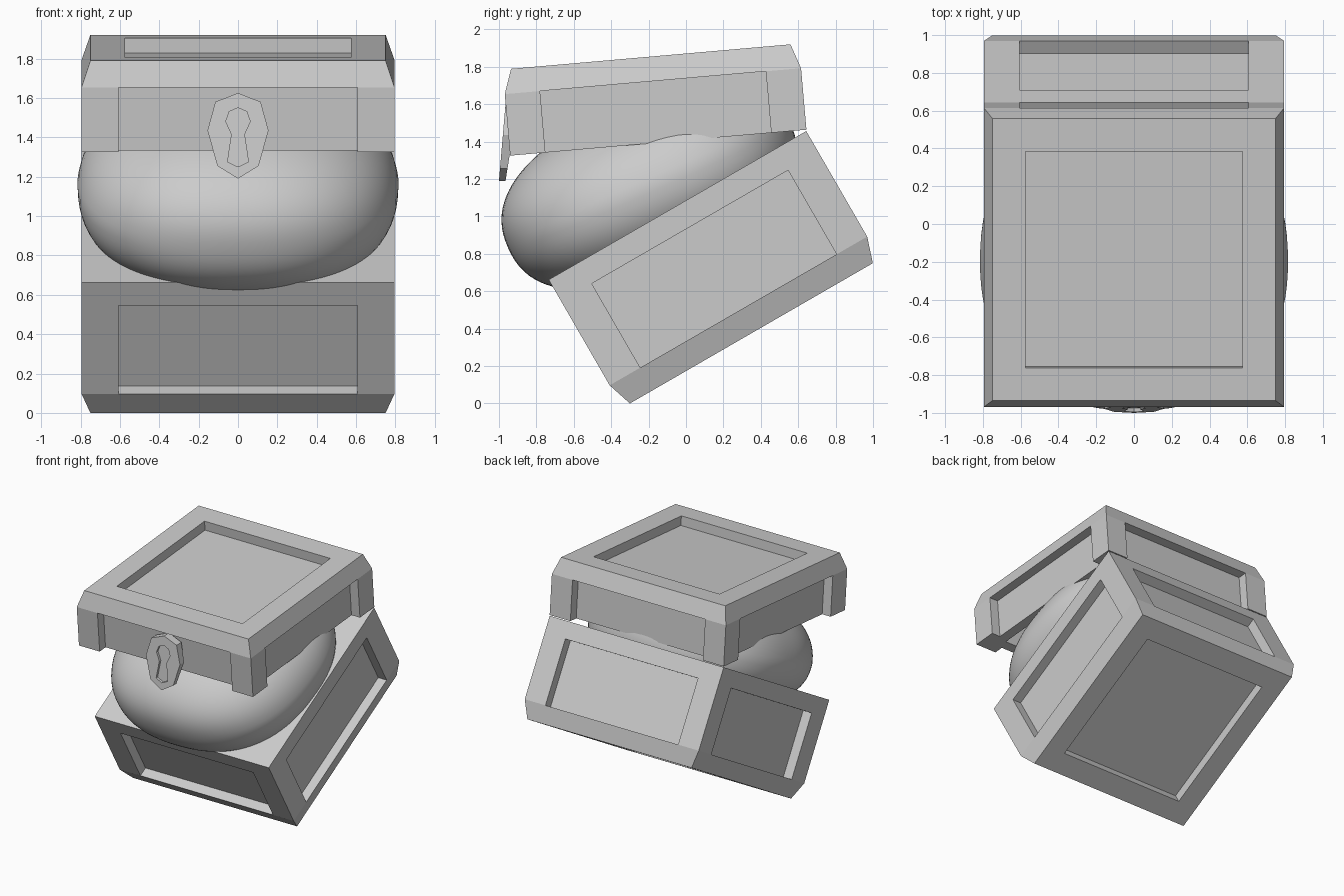
import bpy, bmesh, math
from mathutils import Matrix, Vector

cube = bpy.data.objects.get("Cube")
if cube:
    bpy.data.objects.remove(cube)

GREY = 0.6
grey = bpy.data.materials.new("plain grey")
grey.use_nodes = True
grey.diffuse_color = (GREY, GREY, GREY, 1)
grey.node_tree.nodes["Principled BSDF"].inputs["Base Color"].default_value = (GREY, GREY, GREY, 1)


def make(name, bm):
    bmesh.ops.recalc_face_normals(bm, faces=bm.faces)
    mesh = bpy.data.meshes.new(name)
    bm.to_mesh(mesh)
    bm.free()
    mesh.materials.append(grey)
    obj = bpy.data.objects.new(name, mesh)
    bpy.context.collection.objects.link(obj)
    return obj


def loft(rings):
    """Closed solid through rings with equal point counts."""
    bm = bmesh.new()
    loops = [[bm.verts.new(p) for p in ring] for ring in rings]
    n = len(loops[0])
    for low, high in zip(loops, loops[1:]):
        for i in range(n):
            j = (i + 1) % n
            bm.faces.new((low[i], low[j], high[j], high[i]))
    bm.faces.new(loops[0])
    bm.faces.new(loops[-1])
    return bm


def square(half, z):
    return [(-half, -half, z), (half, -half, z), (half, half, z), (-half, half, z)]


def box(x0, x1, y0, y1, z0, z1):
    return loft([[(x0, y0, z), (x1, y0, z), (x1, y1, z), (x0, y1, z)] for z in (z0, z1)])


def cut(obj, bm):
    cutter = make("cutter", bm)
    cutter.hide_render = True
    mod = obj.modifiers.new("cut", "BOOLEAN")
    mod.operation = "DIFFERENCE"
    mod.solver = "EXACT"
    mod.object = cutter
    bpy.context.view_layer.objects.active = obj
    bpy.ops.object.modifier_apply(modifier=mod.name)
    bpy.data.objects.remove(cutter)


HALF, INNER, DEPTH = 0.795, 0.75, 0.077
PANEL, CAP = 0.606, 0.575


def side_panels(obj, z0, z1):
    for k in range(4):
        bm = box(-PANEL, PANEL, -HALF - 0.1, -HALF + DEPTH, z0, z1)
        bmesh.ops.rotate(bm, matrix=Matrix.Rotation(k * math.pi / 2, 3, "Z"), verts=bm.verts)
        cut(obj, bm)


def place(obj, degrees, u, v):
    turn = Matrix.Rotation(math.radians(degrees), 3, "X")
    obj.rotation_euler.x = math.radians(degrees)
    obj.location = turn @ Vector((0, u, v))


# Chest base, tipped backwards, with recessed panels
base = make("chest_base", loft([square(INNER, 0), square(HALF, 0.138), square(HALF, 0.79)]))
side_panels(base, 0.138, 0.657)
cut(base, box(-CAP, CAP, -CAP, CAP, -0.1, DEPTH))
place(base, 30, 0.49, 0.15)

# Hollow lid, its side panels open at the lower edge
lid = make("chest_lid", loft([square(HALF, 0), square(HALF, 0.33), square(INNER, 0.462)]))
side_panels(lid, -0.1, 0.33)
cut(lid, box(-CAP, CAP, -CAP, CAP, 0.462 - DEPTH, 0.6))
cut(lid, box(-0.635, 0.635, -0.635, 0.635, -0.1, 0.3))
place(lid, 5, -0.026, 1.402)

# Soft cushion bulging between base and lid
bm = bmesh.new()
bmesh.ops.create_cube(bm, size=2)
bmesh.ops.subdivide_edges(bm, edges=bm.edges, cuts=23, use_grid_fill=True)
POWER = 2.35
for v in bm.verts:
    d = v.co.normalized()
    d /= sum(abs(c) ** POWER for c in d) ** (1 / POWER)
    taper = 1 - 0.1 * max(0, d.z)
    v.co = (d.x * 0.815 * taper, d.y * 0.825, d.z * 0.45)
cushion = make("cushion", bm)
for p in cushion.data.polygons:
    p.use_smooth = True
cushion.rotation_euler.x = math.radians(24)
cushion.location = (0, -0.197, 1.166)

# Wedge-shaped lock plate with a sunken keyhole
half_plate = [(0, 1.19), (0.105, 1.255), (0.155, 1.435), (0.115, 1.58), (0, 1.625)]
plate = half_plate + [(-x, z) for x, z in half_plate[-2:0:-1]]


def plate_front(z):
    return -1.0 + (z - 1.19) * 0.085


def plate_back(z):
    return -0.965 + (z - 1.19) * 0.16


lock = make("lock_plate", loft([[(x, f(z), z) for x, z in plate] for f in (plate_front, plate_back)]))
half_key = [(0, 1.25), (0.053, 1.275), (0.032, 1.415), (0.062, 1.48), (0.045, 1.53), (0, 1.55)]
key = half_key + [(-x, z) for x, z in half_key[-2:0:-1]]
cut(lock, loft([[(x, plate_front(z) + d, z) for x, z in key] for d in (-0.05, 0.02)]))
